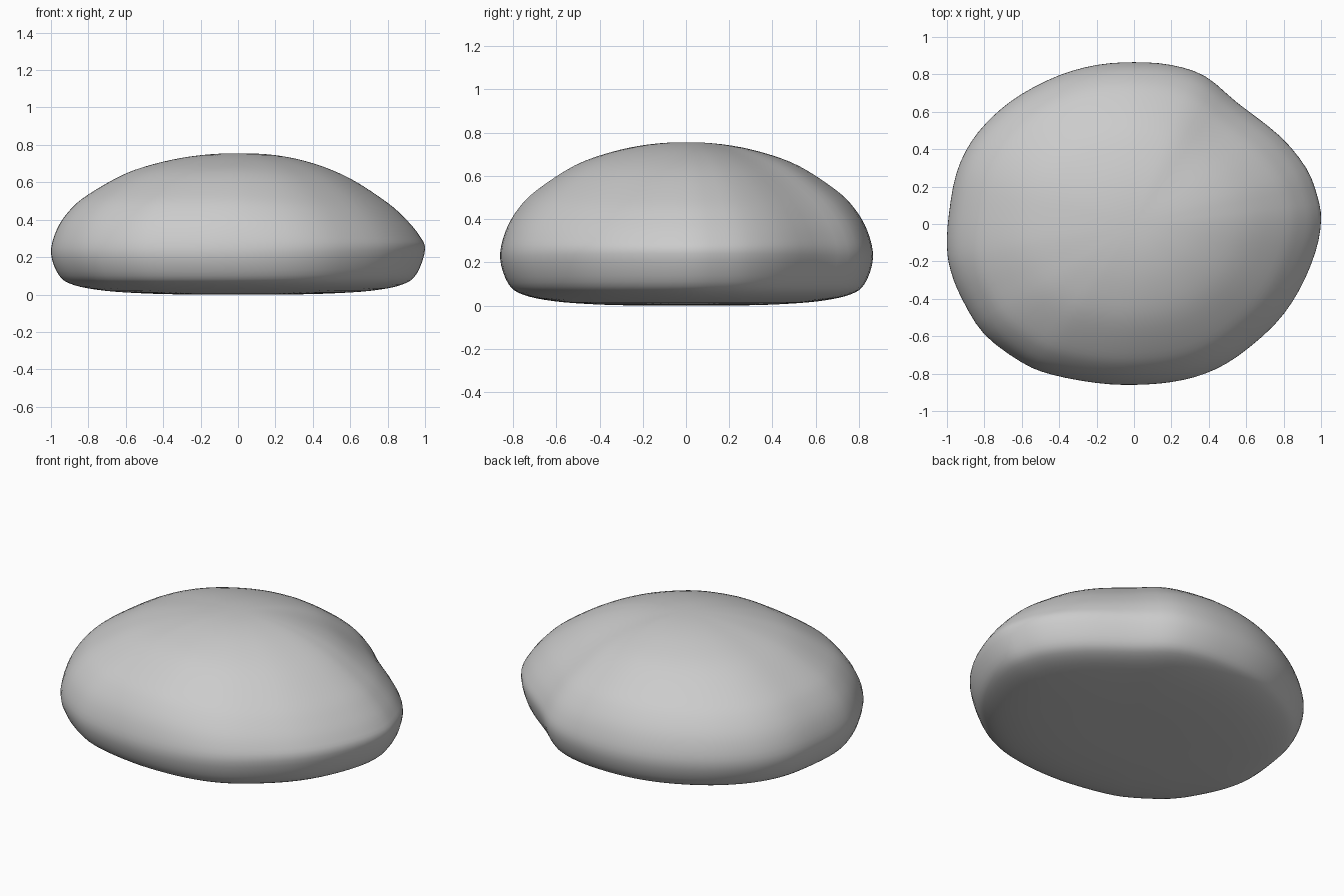
import bpy, bmesh, math

if "Cube" in bpy.data.objects:
    bpy.data.objects.remove(bpy.data.objects["Cube"])

# plan outline of the stone, counter-clockwise from the right
OUTLINE = [(1, .02), (.98, .15), (.92, .3), (.78, .47), (.55, .65), (.38, .79),
           (.2, .85), (0, .865), (-.2, .85), (-.4, .795), (-.6, .695), (-.75, .58),
           (-.87, .44), (-.95, .27), (-.99, .05), (-1, -.12), (-.98, -.25),
           (-.92, -.4), (-.8, -.59), (-.6, -.74), (-.44, -.805), (-.2, -.85),
           (0, -.86), (.2, -.845), (.38, -.8), (.55, -.71), (.75, -.54),
           (.88, -.36), (.97, -.15)]
# side profile: share of radius, height on the left, height on the right
PROFILE = [(.2, .745, .745), (.4, .71, .702), (.6, .647, .62), (.8, .535, .49),
           (.9, .45, .4), (.97, .345, .315), (1, .22, .24), (.955, .1, .11),
           (.875, .05, .052), (.71, .02, .02), (.48, .005, .005), (.24, 0, 0)]
TOP, BOTTOM = (0, .755, .755), (0, 0, 0)


def spline(a, b, c, d, t):
    return tuple(.5 * (2 * q + (r - p) * t + (2 * p - 5 * q + 4 * r - s) * t * t
                       + (3 * q - p - 3 * r + s) * t ** 3)
                 for p, q, r, s in zip(a, b, c, d))


n = len(OUTLINE)
plan = [spline(*(OUTLINE[(i + k) % n] for k in (-1, 0, 1, 2)), j / 3)
        for i in range(n) for j in range(3)]
pts = [(-.2, .745, .745), TOP] + PROFILE + [BOTTOM, (-.24, 0, 0)]
rings = [spline(*pts[i - 1:i + 3], j / 4)
         for i in range(1, len(pts) - 2) for j in range(4)][1:]

# stone body as stacked rings closed by fans
bm = bmesh.new()
loops = []
for t, zl, zr in rings:
    loop = []
    for x, y in plan:
        w = max(0, x / math.hypot(x, y))
        loop.append(bm.verts.new((x * t, y * t, max(0, zl + (zr - zl) * w))))
    loops.append(loop)
top = bm.verts.new((0, 0, TOP[1]))
bottom = bm.verts.new((0, 0, 0))
m = len(plan)
for i in range(m):
    j = (i + 1) % m
    bm.faces.new((top, loops[0][i], loops[0][j]))
    bm.faces.new((bottom, loops[-1][j], loops[-1][i]))
    for a, b in zip(loops, loops[1:]):
        bm.faces.new((a[i], b[i], b[j], a[j]))
bmesh.ops.recalc_face_normals(bm, faces=bm.faces)
for f in bm.faces:
    f.smooth = True
mesh = bpy.data.meshes.new("stone")
bm.to_mesh(mesh)
bm.free()
stone = bpy.data.objects.new("stone", mesh)
bpy.context.collection.objects.link(stone)
